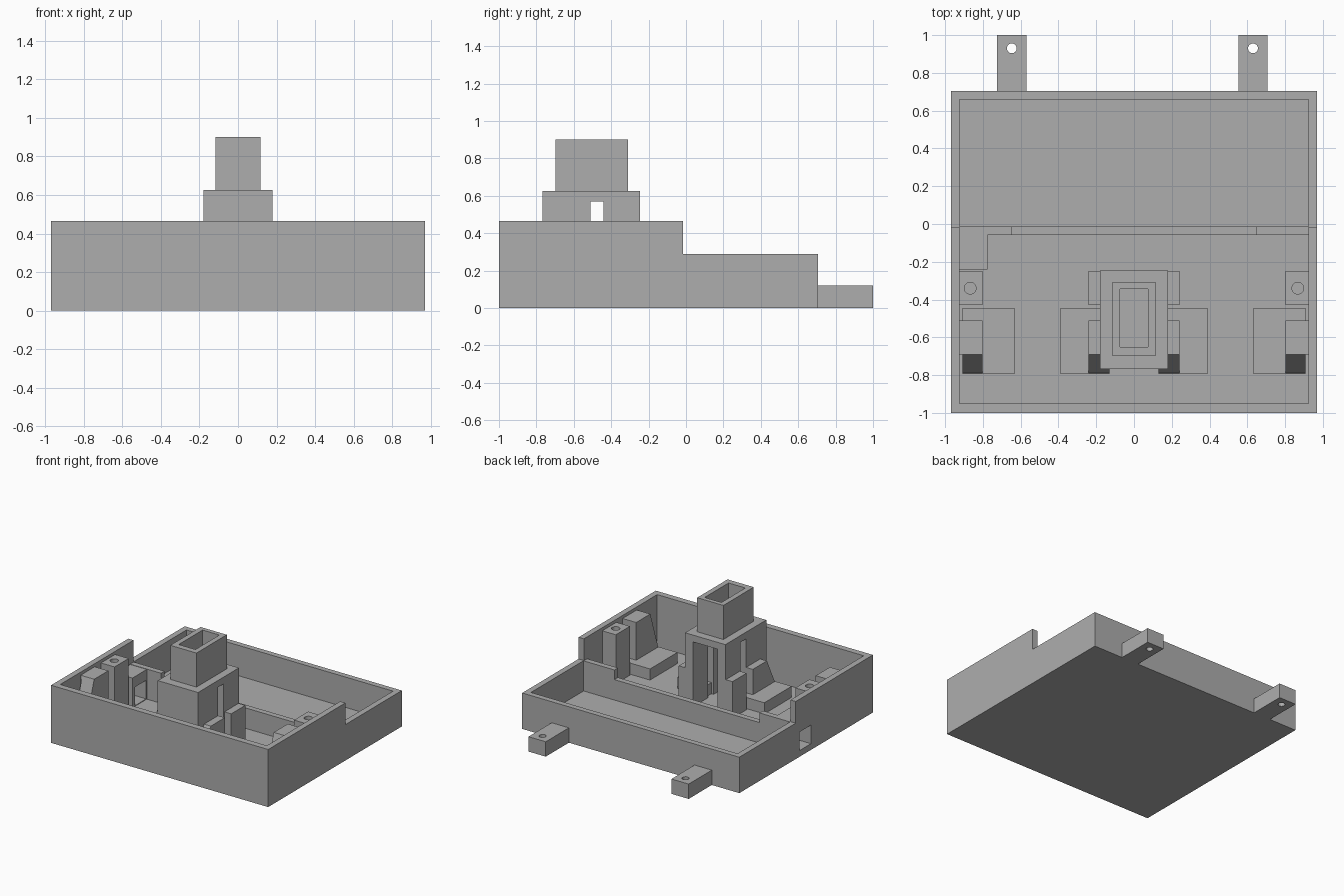
import bpy
import bmesh
from mathutils import Vector

if "Cube" in bpy.data.objects:
    bpy.data.objects.remove(bpy.data.objects["Cube"], do_unlink=True)

grey = bpy.data.materials.new("plain grey")
grey.use_nodes = True
grey.diffuse_color = (0.42, 0.42, 0.42, 1)
grey.node_tree.nodes["Principled BSDF"].inputs["Base Color"].default_value = grey.diffuse_color

FLOOR = 0.045
WALL_TOP = 0.465
LOW_TOP = 0.29
SHELF = 0.135


def finish(name, bm):
    bmesh.ops.recalc_face_normals(bm, faces=bm.faces)
    mesh = bpy.data.meshes.new(name)
    bm.to_mesh(mesh)
    bm.free()
    mesh.materials.append(grey)
    obj = bpy.data.objects.new(name, mesh)
    bpy.context.scene.collection.objects.link(obj)
    return obj


def box(name, xs, ys, zs):
    bm = bmesh.new()
    bmesh.ops.create_cube(bm, size=1)
    for v in bm.verts:
        v.co = Vector([r[0] if c < 0 else r[1] for c, r in zip(v.co, (xs, ys, zs))])
    return finish(name, bm)


def profile(name, xs, points):
    """Extrude a (y, z) outline along x."""
    bm = bmesh.new()
    face = bm.faces.new([bm.verts.new((xs[0], y, z)) for y, z in points])
    ext = bmesh.ops.extrude_face_region(bm, geom=[face])["geom"]
    verts = [g for g in ext if isinstance(g, bmesh.types.BMVert)]
    bmesh.ops.translate(bm, verts=verts, vec=(xs[1] - xs[0], 0, 0))
    return finish(name, bm)


def cylinder(name, x, y, radius, zs):
    bm = bmesh.new()
    bmesh.ops.create_cone(bm, cap_ends=True, segments=32, radius1=radius,
                          radius2=radius, depth=zs[1] - zs[0])
    bmesh.ops.translate(bm, verts=bm.verts, vec=(x, y, sum(zs) / 2))
    return finish(name, bm)


def cut(obj, *cutters):
    for c in cutters:
        c.hide_render = True
        mod = obj.modifiers.new("cut", "BOOLEAN")
        mod.operation = "DIFFERENCE"
        mod.solver = "EXACT"
        mod.object = c
    bpy.context.view_layer.update()
    deps = bpy.context.evaluated_depsgraph_get()
    mesh = bpy.data.meshes.new_from_object(obj.evaluated_get(deps))
    obj.modifiers.clear()
    obj.data = mesh
    for c in cutters:
        bpy.data.objects.remove(c, do_unlink=True)


def mirrored(side, a, b):
    return (a, b) if side > 0 else (-b, -a)


def port_cutter():
    return box("port_cutter", (-1.1, -0.7), (-0.21, -0.065), (0.05, 0.2))


# Stepped tray with a lower rear compartment and a side port
tray = profile("tray", (-0.97, 0.97), [(-1, 0), (0.705, 0), (0.705, LOW_TOP),
               (-0.015, LOW_TOP), (-0.015, WALL_TOP), (-1, WALL_TOP)])
cut(tray, box("cavity", (-0.923, 0.923), (-0.95, 0.66), (FLOOR, 1)), port_cutter())

# Divider with raised ends
box("divider", (-0.93, 0.93), (-0.057, -0.012), (FLOOR - 0.01, 0.21))
for side, word in ((1, "left"), (-1, "right")):
    box(word + "_divider_end", mirrored(side, 0.648, 0.93), (-0.057, -0.012), (0.2, LOW_TOP - 0.002))

# Port housing behind the side opening
housing = box("port_housing", (-0.93, -0.775), (-0.24, -0.056), (FLOOR - 0.01, 0.285))
cut(housing, port_cutter())

# Rear mounting tabs
for word, x in (("left", 0.63), ("right", -0.647)):
    tab = box(word + "_tab", (x - 0.077, x + 0.077), (0.69, 1), (0, 0.12))
    cut(tab, cylinder("tab_hole", x, 0.93, 0.026, (-0.1, 0.3)))

# Hollow tower: base open at the back, side slots and a chimney
base = box("tower_base", (-0.18, 0.18), (-0.767, -0.245), (FLOOR - 0.01, 0.625))
cut(base,
    box("base_cavity", (-0.11, 0.11), (-0.7, -0.1), (FLOOR, 0.57)),
    box("side_slot", (-0.5, 0.5), (-0.51, -0.44), (FLOOR, 0.57)),
    box("shaft", (-0.075, 0.075), (-0.65, -0.345), (0.5, 0.8)))
chimney = box("chimney", (-0.117, 0.117), (-0.697, -0.31), (0.62, 0.9))
cut(chimney, box("shaft", (-0.075, 0.075), (-0.65, -0.345), (0.5, 1)))


def sloped_block(name, xs, slope_xs, top):
    box(name, xs, (-0.69, -0.51), (FLOOR - 0.01, top))
    profile(name + "_slope", slope_xs, [(-0.69, FLOOR), (-0.69, top), (-0.79, SHELF), (-0.79, FLOOR)])


# Shelves, blocks and posts on both sides
for side, word in ((1, "left"), (-1, "right")):
    shelf_y, shelf_z = (-0.795, -0.445), (FLOOR - 0.01, SHELF)
    box(word + "_inner_shelf", mirrored(side, 0.13, 0.388), shelf_y, shelf_z)
    box(word + "_outer_shelf", mirrored(side, 0.633, 0.908), shelf_y, shelf_z)
    sloped_block(word + "_tower_block", mirrored(side, 0.15, 0.24), mirrored(side, 0.13, 0.24), 0.34)
    sloped_block(word + "_wall_block", mirrored(side, 0.802, 0.925), mirrored(side, 0.802, 0.908), 0.44)
    box(word + "_tower_post", mirrored(side, 0.15, 0.24), (-0.43, -0.25), (FLOOR - 0.01, 0.34))
    post = box(word + "_screw_post", mirrored(side, 0.802, 0.925), (-0.43, -0.25), (FLOOR - 0.01, 0.44))
    cut(post, cylinder("screw_hole", side * 0.867, -0.34, 0.031, (0.2, 0.6)))
